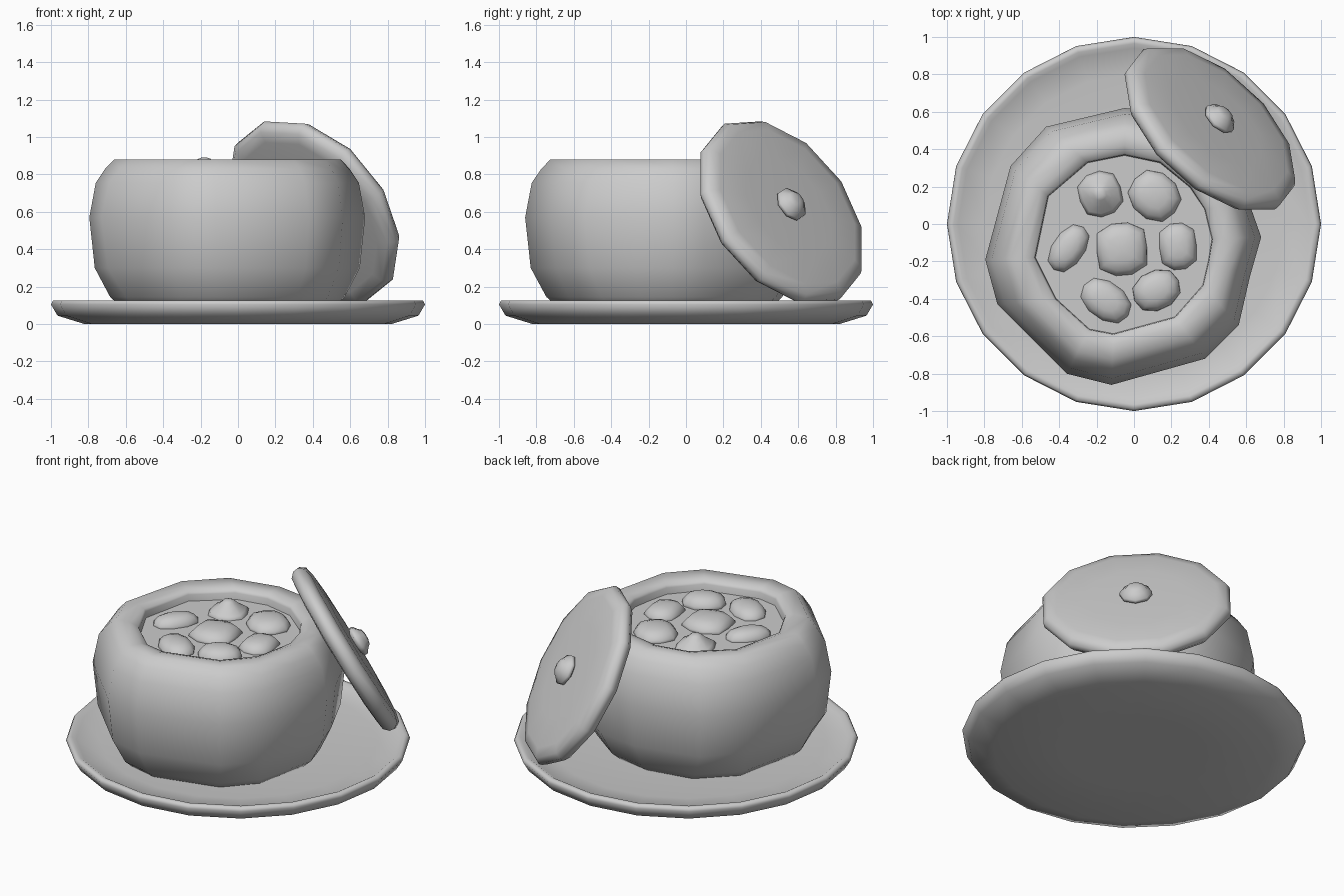
import bpy, bmesh, math
from mathutils import Vector, Matrix

if "Cube" in bpy.data.objects:
    bpy.data.objects.remove(bpy.data.objects["Cube"])

clay = bpy.data.materials.new("grey clay")
clay.diffuse_color = (0.6, 0.6, 0.6, 1)
clay.use_nodes = True
clay.node_tree.nodes["Principled BSDF"].inputs["Base Color"].default_value = clay.diffuse_color


def loft(name, rings, matrix=None, angle=70, cap_end=True):
    """Skin a list of equal-length point rings and cap the ends."""
    bm = bmesh.new()
    loops = [[bm.verts.new(p) for p in ring] for ring in rings]
    n = len(loops[0])
    for a, b in zip(loops, loops[1:]):
        for i in range(n):
            j = (i + 1) % n
            bm.faces.new((a[i], a[j], b[j], b[i]))
    bm.faces.new(loops[0][::-1])
    if cap_end:
        bm.faces.new(loops[-1])
    bmesh.ops.recalc_face_normals(bm, faces=bm.faces)
    if matrix:
        bm.transform(matrix)
    mesh = bpy.data.meshes.new(name)
    bm.to_mesh(mesh)
    bm.free()
    mesh.materials.append(clay)
    obj = bpy.data.objects.new(name, mesh)
    bpy.context.collection.objects.link(obj)
    bpy.ops.object.select_all(action='DESELECT')
    obj.select_set(True)
    bpy.context.view_layer.objects.active = obj
    bpy.ops.object.shade_smooth_by_angle(angle=math.radians(angle))
    return obj


def lathe(name, profile, sides, matrix=None, turn=0.0):
    rings = [[(r * math.cos(2 * math.pi * i / sides + turn),
               r * math.sin(2 * math.pi * i / sides + turn), z)
              for i in range(sides)] for r, z in profile]
    return loft(name, rings, matrix)


# Saucer: 20-sided shallow dish
lathe("saucer", [(0.4, 0), (0.82, 0), (0.965, 0.045), (1.0, 0.105), (0.99, 0.125),
                 (0.965, 0.127), (0.94, 0.112), (0.8, 0.095), (0.3, 0.085)], 20)

# Bowl: irregular hand-shaped outline, inner lip and widest belly
belly = [(-.795, -.19), (-.66, .31), (-.47, .52), (-.05, .62), (.22, .59), (.47, .42), (.62, .1),
         (.68, -.07), (.62, -.28), (.56, -.54), (.38, -.72), (-.12, -.86), (-.36, -.80), (-.73, -.43)]
lip = [(-.53, -.18), (-.46, .15), (-.25, .33), (-.05, .37), (.14, .33), (.3, .2), (.38, .08),
       (.42, -.08), (.40, -.2), (.37, -.33), (.22, -.5), (-.11, -.59), (-.24, -.565), (-.42, -.4)]


def bowl_ring(t, z):
    return [Vector((a[0] + (b[0] - a[0]) * t, a[1] + (b[1] - a[1]) * t, z))
            for a, b in zip(lip, belly)]


loft("bowl", [bowl_ring(t, z) for t, z in
              [(0, .085), (.35, .09), (.58, .145), (.89, .30), (1, .57), (.87, .755), (.68, .83), (.5, .88),
               (.2, .88), (.03, .865), (0, .85), (-.02, .79)]], angle=89, cap_end=False)

# Broth surface inside the lip
loft("broth", [bowl_ring(0, z) for z in (.80, .81)])

# Lid leaning on the bowl, with its knob
normal = Vector((.60, .635, .49)).normalized()
lean = Matrix.Translation((.405, .507, .597)) @ normal.to_track_quat('Z', 'Y').to_matrix().to_4x4()
lathe("lid", [(.2, -.055), (.47, -.055), (.53, -.047), (.56, -.018), (.564, .012), (.54, .045), (.48, .058),
              (.3, .066), (.1, .068)], 12, lean, 0.31)
lathe("lid_knob", [(.06, .045), (.07, .07), (.095, .08), (.095, .10), (.065, .122), (.05, .138), (.02, .145)],
      8, lean)


# Dumplings: x, y, half length, half width, turn in degrees, top height, squareness, peak
def dumpling(name, x, y, a, b, turn, top, square, peak):
    rings = []
    levels = [(.75, 0), (1, .45), (.97, .6), (.8, .83), (.48, .97), (.1, 1)]
    if peak:
        levels = [(.85, 0), (1, .4), (.85, .55), (.5, .75), (.27, .95), (.12, 1)]
    for r, h in levels:
        ring = []
        for i in range(10):
            c, s = math.cos(i * math.pi / 5), math.sin(i * math.pi / 5)
            k = (abs(c) ** square + abs(s) ** square) ** (-1 / square)
            ring.append((a * r * c * k, b * r * s * k, .755 + (top - .755) * h))
        rings.append(ring)
    loft(name, rings, Matrix.Translation((x, y, 0)) @ Matrix.Rotation(math.radians(turn), 4, 'Z'))


for i, d in enumerate([
        (-.18, .16, .115, .12, 20, .89, 3, True),
        (.11, .15, .14, .125, -40, .87, 2.6, False),
        (-.35, -.13, .14, .085, 55, .865, 2.4, False),
        (-.065, -.135, .135, .14, 5, .87, 4, False),
        (.235, -.12, .10, .125, 5, .865, 3.5, False),
        (-.15, -.41, .145, .10, -35, .865, 2.4, False),
        (.12, -.355, .13, .105, 25, .875, 2.4, False)]):
    dumpling(f"dumpling_{i + 1}", *d)
